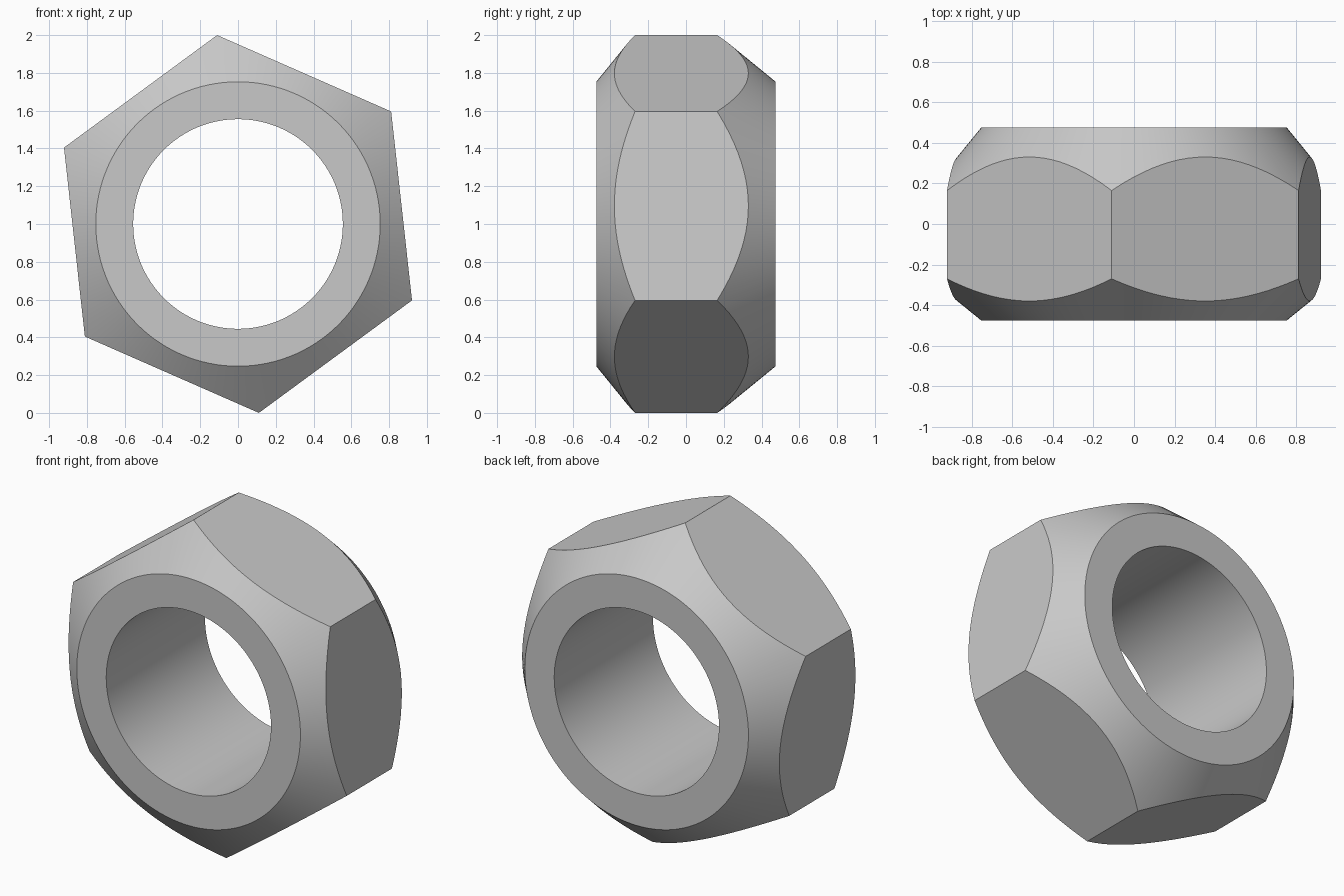
import bpy, bmesh
from math import sin, cos, pi, radians

cube = bpy.data.objects.get("Cube")
if cube:
    bpy.data.objects.remove(cube, do_unlink=True)

PER_SIDE = 20                      # segments along each hexagon side
SEGMENTS = 6 * PER_SIDE
TURN = radians(96.3)               # direction of the first corner
CORNER = 1 / sin(TURN)             # corner radius, giving a height of 2
APOTHEM = CORNER * cos(pi / 6)
HOLE, RIM, HALF = 0.555, 0.753, 0.475
FRONT_CORNER, BACK_CORNER = -0.27, 0.165


def hex_radius(i):
    """Distance from the axis to the hexagon in direction i."""
    return APOTHEM / cos((i % PER_SIDE) / PER_SIDE * pi / 3 - pi / 6)


def chamfer_y(r, face_y, corner_y):
    """Position along the axis where the chamfer cone has radius r."""
    return face_y + (corner_y - face_y) * (r - RIM) / (CORNER - RIM)


# Steel material
steel = bpy.data.materials.new("grey steel")
colour = (0.58, 0.58, 0.58, 1)
steel.use_nodes = True
steel.diffuse_color = colour
steel.node_tree.nodes["Principled BSDF"].inputs["Base Color"].default_value = colour

# Section of the nut at each direction: hole, rim, chamfer, flat and back again
bm = bmesh.new()
sections = []
for i in range(SEGMENTS):
    a = TURN + 2 * pi * i / SEGMENTS
    r = hex_radius(i)
    profile = [(HOLE, -HALF), (RIM, -HALF),
               (r, chamfer_y(r, -HALF, FRONT_CORNER)),
               (r, chamfer_y(r, HALF, BACK_CORNER)),
               (RIM, HALF), (HOLE, HALF)]
    sections.append([bm.verts.new((d * cos(a), y, 1 + d * sin(a))) for d, y in profile])

# Skin between neighbouring sections
for i, here in enumerate(sections):
    after = sections[(i + 1) % SEGMENTS]
    for k in range(len(here)):
        n = (k + 1) % len(here)
        bm.faces.new((here[k], here[n], after[n], after[k]))
bmesh.ops.recalc_face_normals(bm, faces=bm.faces)

mesh = bpy.data.meshes.new("hex_nut")
bm.to_mesh(mesh)
bm.free()
mesh.materials.append(steel)
nut = bpy.data.objects.new("hex_nut", mesh)
bpy.context.collection.objects.link(nut)

# Smooth cone and bore, sharp edges between faces
bpy.ops.object.select_all(action="DESELECT")
nut.select_set(True)
bpy.context.view_layer.objects.active = nut
bpy.ops.object.shade_smooth_by_angle(angle=radians(25))
